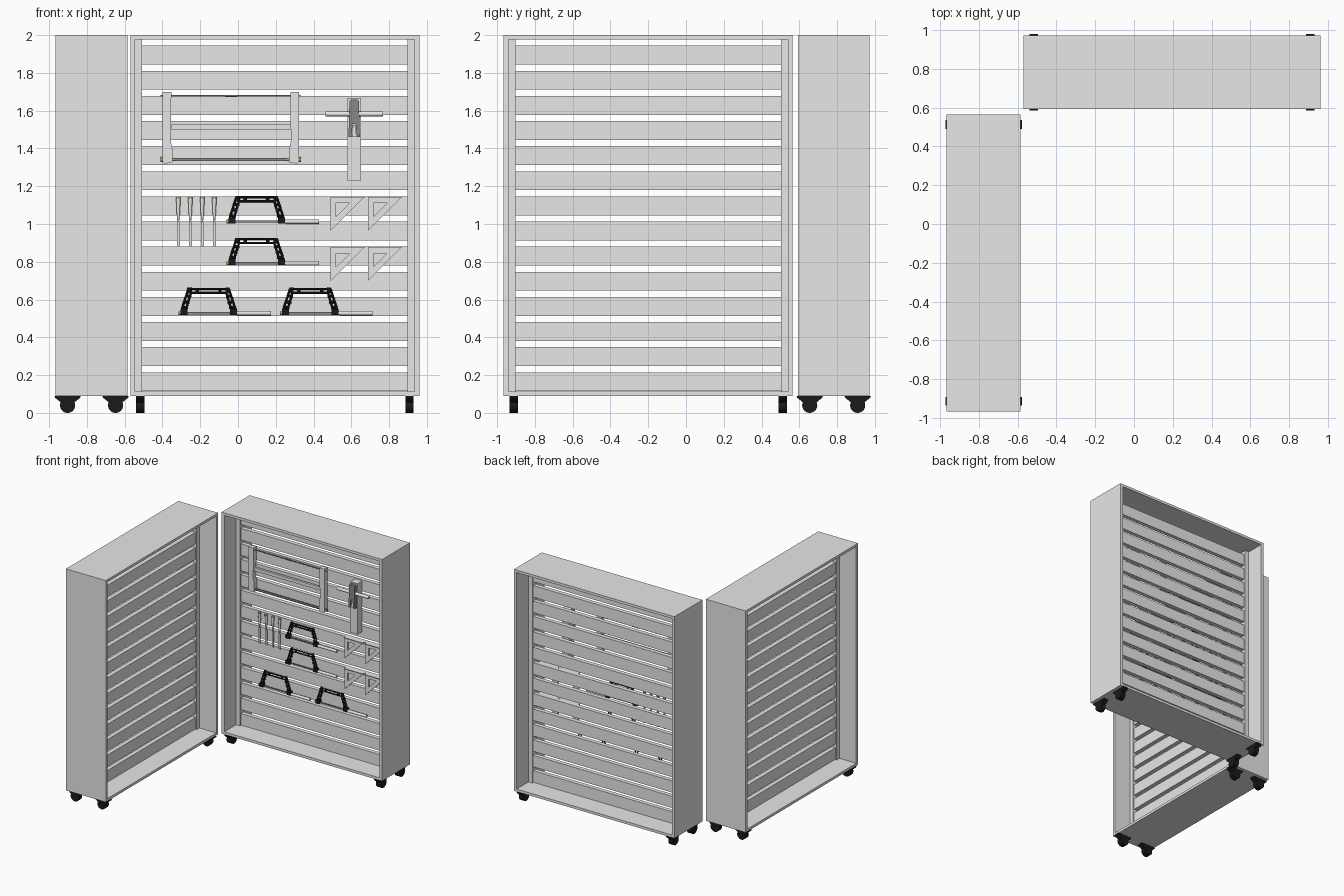
import bpy, bmesh, math
from mathutils import Vector, Matrix

if "Cube" in bpy.data.objects:
    bpy.data.objects.remove(bpy.data.objects["Cube"], do_unlink=True)


def material(name, rgb):
    m = bpy.data.materials.new(name)
    m.use_nodes = True
    m.diffuse_color = (*rgb, 1)
    m.node_tree.nodes["Principled BSDF"].inputs["Base Color"].default_value = (*rgb, 1)
    return m


GREY = material("light grey", (0.8, 0.8, 0.8))
BLACK = material("black", (0.01, 0.01, 0.01))
BRASS = material("brass", (0.55, 0.32, 0.08))
STEEL = material("dark steel", (0.25, 0.25, 0.25))


class Part:
    """Collects simple solids into one mesh object."""

    def __init__(self, name, mat):
        self.name, self.mat, self.bm = name, mat, bmesh.new()

    def box(self, x, y, z):
        size = [b - a for a, b in (x, y, z)]
        mid = [(a + b) / 2 for a, b in (x, y, z)]
        bmesh.ops.create_cube(self.bm, size=1, matrix=Matrix.Translation(mid) @ Matrix.Diagonal((*size, 1)))
        return self

    def rod(self, a, b, r1, r2=None, sides=16):
        a, b = Vector(a), Vector(b)
        turn = (b - a).to_track_quat('Z', 'Y').to_matrix().to_4x4()
        bmesh.ops.create_cone(self.bm, cap_ends=True, segments=sides, radius1=r1,
                              radius2=r1 if r2 is None else r2, depth=(b - a).length,
                              matrix=Matrix.Translation((a + b) / 2) @ turn)
        return self

    def prism(self, profile, lo, hi, axis='Y'):
        def at(p, d):
            return (p[0], d, p[1]) if axis == 'Y' else (d, p[0], p[1])
        low = [self.bm.verts.new(at(p, lo)) for p in profile]
        high = [self.bm.verts.new(at(p, hi)) for p in profile]
        n = len(profile)
        self.bm.faces.new(low)
        self.bm.faces.new(high[::-1])
        for i in range(n):
            j = (i + 1) % n
            self.bm.faces.new((low[i], high[i], high[j], low[j]))
        return self

    def done(self, matrix=None, smooth=False):
        bmesh.ops.recalc_face_normals(self.bm, faces=self.bm.faces[:])
        if matrix:
            self.bm.transform(matrix)
        mesh = bpy.data.meshes.new(self.name)
        self.bm.to_mesh(mesh)
        self.bm.free()
        mesh.materials.append(self.mat)
        ob = bpy.data.objects.new(self.name, mesh)
        bpy.context.collection.objects.link(ob)
        if smooth:
            bpy.ops.object.select_all(action='DESELECT')
            ob.select_set(True)
            bpy.context.view_layer.objects.active = ob
            bpy.ops.object.shade_smooth_by_angle(angle=math.radians(35))
        return ob


# Rolling cabinets, open on both faces, with a slatted wall in the middle
HX, HY, Z0, Z1 = 0.765, 0.19, 0.09, 2.0
WALL = 0.025


def cabinet(label, matrix):
    case = Part(label + "_case", GREY)
    case.box((-HX, HX), (-HY, HY), (Z1 - 0.022, Z1))
    case.box((-HX, HX), (-HY, HY), (Z0, Z0 + 0.022))
    posts = Part(label + "_posts", GREY)
    for s in (-1, 1):
        case.box(sorted((s * HX, s * (HX - WALL))), (-HY, HY), (Z0 + 0.022, Z1 - 0.022))
        posts.box(sorted((s * (HX - WALL), s * (HX - 0.063))), (-0.03, 0.03), (Z0 + 0.022, Z1 - 0.022))
    case.done(matrix)
    posts.done(matrix)
    slats = Part(label + "_slats", GREY)
    for i in range(14):
        top = 1.944 - i * 0.133
        slats.box((-HX + 0.062, HX - 0.062), (-0.018, 0.018), (top - 0.1, top))
    slats.done(matrix)
    # Casters
    wheels = Part(label + "_wheels", BLACK)
    forks = Part(label + "_caster_forks", BLACK)
    for x in (-0.7125, 0.7125):
        for y in (-0.127, 0.127):
            wheels.rod((x - 0.022, y, 0.04), (x + 0.022, y, 0.04), 0.04, sides=32)
            forks.prism([(y - 0.07, 0.09), (y + 0.07, 0.09), (y + 0.066, 0.08),
                         (y + 0.035, 0.055), (y - 0.035, 0.055), (y - 0.066, 0.08)],
                        x - 0.022, x + 0.022, 'X')
    wheels.done(matrix, True)
    forks.done(matrix)


cabinet("tool_cabinet", Matrix.Translation((0.195, 0.782, 0)))
cabinet("side_cabinet", Matrix.Translation((-0.775, -0.2, 0)) @ Matrix.Rotation(math.pi / 2, 4, 'Z'))

FACE = 0.764  # front of the tool wall

# Large frame saw
arms = Part("frame_saw_arms", GREY)
mid = -0.038
for s in (-1, 1):
    arms.prism([(mid + s * x, z) for x, z in
                ((0.362, 1.70), (0.362, 1.33), (0.35, 1.32), (0.308, 1.325),
                 (0.31, 1.40), (0.318, 1.44), (0.315, 1.70))], 0.715, 0.755)
arms.box((mid - 0.315, mid + 0.315), (0.725, 0.745), (1.50, 1.527))
arms.done()
Part("frame_saw_blade", STEEL).box((-0.35, 0.275), (0.733, 0.737), (1.333, 1.35)).done()
trim = Part("frame_saw_brass", BRASS)
trim.rod((-0.41, 0.735, 1.678), (0.33, 0.735, 1.678), 0.004)
for s in (-1, 1):
    trim.rod((mid + s * 0.29, 0.735, 1.341), (mid + s * 0.372, 0.735, 1.341), 0.007, 0.013)
trim.done(smooth=True)
Part("frame_saw_toggle", STEEL).rod((-0.07, 0.735, 1.678), (-0.005, 0.735, 1.678), 0.006).done()

# Wooden plane with a cross handle
plane = Part("plane_body", GREY)
plane.box((0.58, 0.65), (0.70, FACE), (1.23, 1.667))
plane.done()
Part("plane_handle", GREY).rod((0.464, 0.69, 1.583), (0.768, 0.69, 1.583), 0.013).done(smooth=True)
Part("plane_iron", STEEL).prism([(0.585, 1.46), (0.59, 1.65), (0.60, 1.66), (0.63, 1.66),
                                 (0.64, 1.65), (0.645, 1.46), (0.63, 1.46), (0.623, 1.53),
                                 (0.607, 1.53), (0.60, 1.46)], 0.67, 0.70).done()
Part("plane_wedge", GREY).prism([(0.602, 1.46), (0.609, 1.525), (0.621, 1.525), (0.628, 1.46)],
                                0.68, 0.70).done()

# Chisels in a row
handles = Part("chisel_handles", GREY)
blades = Part("chisel_blades", GREY)
caps = Part("chisel_caps", BRASS)
for i in range(4):
    x, y = -0.316 + i * 0.0635, 0.745
    caps.rod((x, y, 1.136), (x, y, 1.145), 0.012)
    handles.rod((x, y, 1.045), (x, y, 1.136), 0.008, 0.012)
    handles.rod((x, y, 1.01), (x, y, 1.045), 0.004, 0.008)
    blades.box((x - 0.008, x + 0.008), (y - 0.003, y + 0.003), (0.88, 1.012))
handles.done(smooth=True)
caps.done(smooth=True)
blades.done()


# Small black-framed saws
def hand_saw(x, z):
    y = 0.735
    frame = Part("hand_saw_frame", BLACK)
    for dz, inset in ((0.128, 0.037), (0.108, 0.043)):
        frame.rod((x + inset, y, z + dz), (x + 0.285 - inset, y, z + dz), 0.006, sides=8)
    centre = x + 0.1425
    for s in (-1, 1):
        def p(dx, dz):
            return (centre + s * dx, y, z + dz)
        frame.rod(p(0.107, 0.13), p(0.142, 0.02), 0.006, sides=8)
        frame.rod(p(0.091, 0.115), p(0.120, 0.02), 0.006, sides=8)
        for t in (0.03, 0.06, 0.09):
            frame.rod(p(0.118 - t * 0.3, t), p(0.143 - t * 0.3, t), 0.008, sides=8)
        frame.rod(p(0.06, 0.105), p(0.06, 0.13), 0.009, sides=8)
        frame.rod(p(0.1, 0.105), p(0.1, 0.135), 0.011, sides=8)
        frame.box(sorted((centre + s * 0.112, centre + s * 0.15)), (y - 0.014, y + 0.014),
                  (z - 0.01, z + 0.022))
    frame.done()
    Part("hand_saw_blade", STEEL).box((x, x + 0.28), (y - 0.002, y + 0.002), (z - 0.006, z + 0.006)).done()
    grip = Part("hand_saw_handle", GREY)
    grip.rod((x + 0.285, y, z), (x + 0.30, y, z), 0.008, 0.012)
    grip.rod((x + 0.30, y, z), (x + 0.473, y, z), 0.012)
    grip.done(smooth=True)
    Part("hand_saw_knob", BRASS).rod((x - 0.018, y, z), (x, y, z), 0.01).done(smooth=True)


for x, z in ((-0.044, 1.013), (-0.044, 0.792), (-0.298, 0.528), (0.24, 0.528)):
    hand_saw(x, z)

# Set squares: three mitred bars around a triangular hole
squares = Part("set_squares", GREY)
for x in (0.49, 0.687):
    for z in (1.146, 0.88):
        outer = [(x, z), (x + 0.182, z), (x, z - 0.182)]
        inner = [(x + 0.03, z - 0.035), (x + 0.102, z - 0.035), (x + 0.03, z - 0.107)]
        for i in range(3):
            j = (i + 1) % 3
            squares.prism([outer[i], outer[j], inner[j], inner[i]], 0.752, FACE)
        squares.box((x, x + 0.182), (0.742, FACE), (z - 0.008, z))
squares.done()
